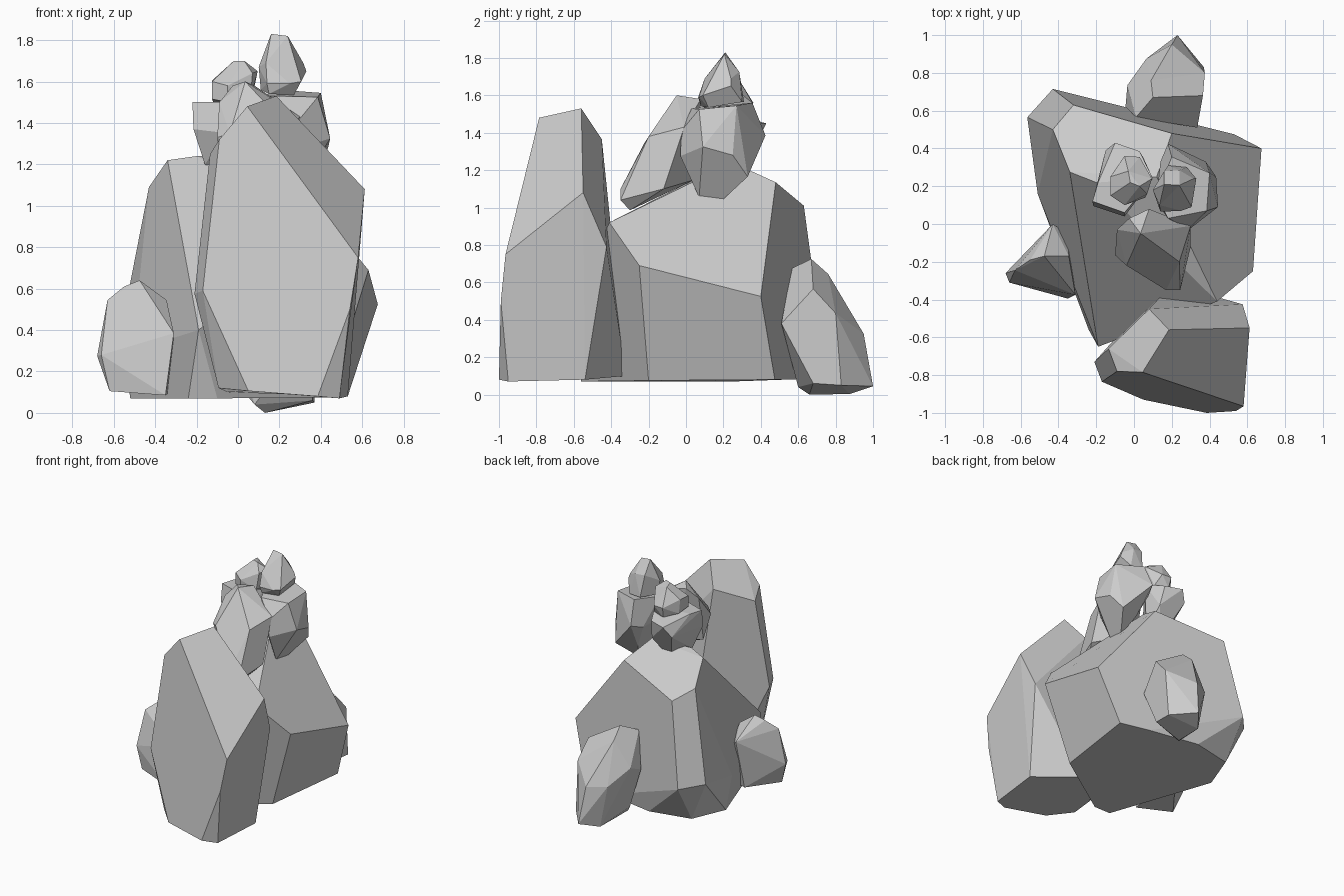
import bpy, bmesh, math


def rock(name, corners):
    """Flat-faceted boulder: convex hull around a few corner points."""
    bm = bmesh.new()
    for c in corners:
        bm.verts.new(c)
    bmesh.ops.convex_hull(bm, input=bm.verts[:])
    inside = [v for v in bm.verts if not v.link_faces]
    bmesh.ops.delete(bm, geom=inside, context='VERTS')
    bmesh.ops.dissolve_limit(bm, angle_limit=math.radians(8),
                             verts=bm.verts[:], edges=bm.edges[:])
    bmesh.ops.recalc_face_normals(bm, faces=bm.faces[:])
    mesh = bpy.data.meshes.new(name)
    bm.to_mesh(mesh)
    bm.free()
    obj = bpy.data.objects.new(name, mesh)
    bpy.context.collection.objects.link(obj)
    return obj


# Large base boulder
rock("base_boulder", [
    (.12, .25, 1.24), (-.2, .22, 1.24), (-.34, .275, 1.22), (.2, .48, 1.135),
    (-.32, .63, 1.01), (-.43, .5, 1.09), (-.43, .715, .38), (-.565, .565, .4),
    (.675, .4, .525), (.63, -.25, .69), (.44, -.41, .92), (-.19, -.65, .4),
    (-.51, .16, .3), (-.52, .25, .07), (-.24, -.56, .07), (-.1, -.56, .07),
    (.44, -.2, .075), (.53, .475, .08), (.3, .53, .08), (-.1, .6, .08), (-.42, .53, .08)])

# Tall slab leaning at the front
rock("front_slab", [
    (.045, -.785, 1.48), (.185, -.56, 1.53), (.08, -.45, 1.365), (-.09, -.78, 1.32),
    (-.135, -.66, 1.25), (.612, -.55, 1.08), (.58, -.965, .75), (.575, -.425, .79),
    (.16, -.35, .735), (-.21, -.73, .575), (-.17, -.835, .59), (.54, -.99, .5),
    (.385, -1, .08), (.05, -.93, .106), (.49, -.95, .07), (-.094, -.78, .12),
    (.53, -.54, .08), (.2, -.32, .1), (-.05, -.55, .1)])

# Small stones on the left and at the back
rock("left_stone", [
    (-.475, -.17, .64), (-.345, -.17, .545), (-.55, -.19, .61), (-.63, -.245, .545),
    (-.43, 0, .48), (-.35, -.055, .42), (-.68, -.26, .275), (-.66, -.31, .28),
    (-.62, -.3, .105), (-.545, -.335, .2), (-.35, -.395, .085), (-.31, -.375, .385),
    (-.45, -.08, .1), (-.33, -.12, .1)])
rock("back_stone", [
    (.1, .67, .725), (.09, .76, .645), (.01, .565, .675), (-.035, .735, .45),
    (.065, .875, .33), (.2, .95, .325), (.23, 1, .045), (.13, .875, .003),
    (.13, .66, 0), (.08, .6, .04), (.365, .68, .565), (.375, .8, .435),
    (.37, .83, .05), (.335, .51, .38), (-.045, .62, .4), (.36, .68, .06), (.03, .65, .1)])

# Middle tier of three stones
rock("upper_front_stone", [
    (-.025, .03, 1.58), (.035, -.05, 1.6), (.08, .08, 1.58), (-.09, -.03, 1.5),
    (-.1, -.165, 1.33), (-.04, -.22, 1.35), (.17, -.35, 1.1), (.245, -.35, 1.04),
    (.24, -.2, 1.38), (.3, -.01, 1.43), (.3, -.12, 1.1), (.2, -.3, .985),
    (.1, .05, 1.15), (-.08, -.1, 1.15)])
rock("upper_right_stone", [
    (.385, .07, 1.525), (.4, .27, 1.545), (.2, .355, 1.56), (.12, .15, 1.53),
    (.18, .03, 1.53), (.445, .09, 1.325), (.435, .25, 1.28), (.38, .33, 1.165),
    (.18, .425, 1.385), (.29, -.03, 1.275), (.29, -.025, 1.41), (.13, .1, 1.35),
    (.14, .33, 1.35), (.284, .19, 1.035), (.28, .07, 1.055), (.22, .28, 1.165)])
rock("upper_left_stone", [
    (-.22, .12, 1.5), (-.05, .06, 1.5), (-.19, .22, 1.5), (-.1, .43, 1.45),
    (.03, .385, 1.45), (.1, .24, 1.5), (-.215, .095, 1.37), (-.05, .04, 1.35),
    (-.16, .15, 1.2), (-.05, .25, 1.12), (.05, .2, 1.15), (-.15, .39, 1.37),
    (.05, .35, 1.3)])

# Two small cap stones
rock("top_right_stone", [
    (.16, .21, 1.83), (.24, .205, 1.82), (.24, .285, 1.725), (.16, .28, 1.73),
    (.315, .24, 1.69), (.33, .24, 1.65), (.1, .18, 1.67), (.135, .1, 1.69),
    (.25, .07, 1.59), (.305, .09, 1.6), (.14, .065, 1.59), (.11, .18, 1.56),
    (.27, .12, 1.535), (.28, .3, 1.565), (.18, .31, 1.565), (.15, .08, 1.54)])
rock("top_left_stone", [
    (-.02, .22, 1.7), (.03, .2, 1.7), (-.03, .28, 1.69), (.095, .24, 1.65),
    (.07, .16, 1.64), (-.125, .25, 1.605), (-.125, .15, 1.6), (-.05, .1, 1.58),
    (.06, .14, 1.52), (-.125, .15, 1.515), (-.12, .26, 1.5), (-.05, .36, 1.56),
    (.03, .355, 1.56), (-.04, .34, 1.48), (.06, .3, 1.48), (-.05, .11, 1.5)])
